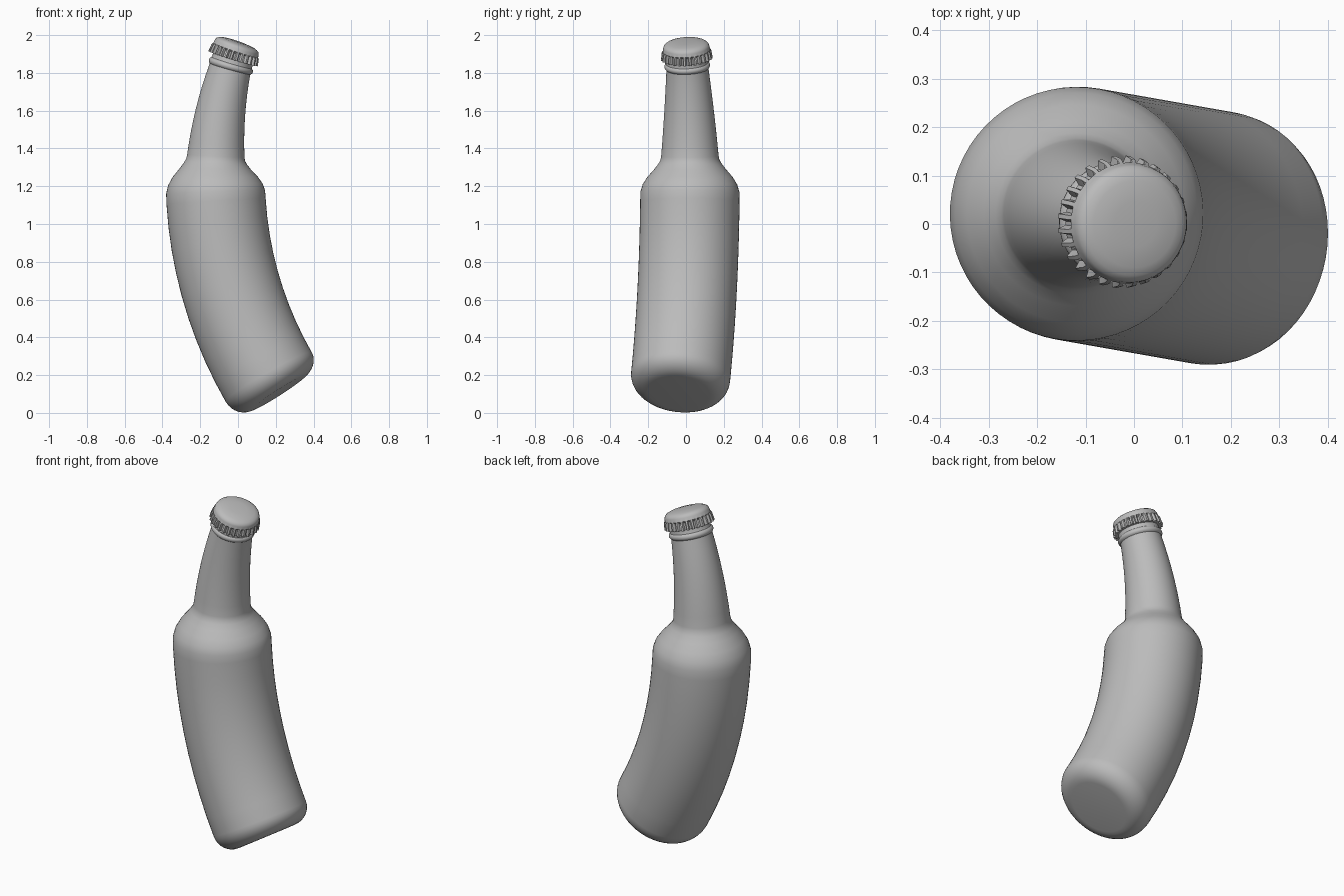
import bpy, bmesh, math

cube = bpy.data.objects.get("Cube")
if cube:
    bpy.data.objects.remove(cube, do_unlink=True)

BEND = 2.1                      # radius of the bent centre line
HEADING = math.radians(-10)     # direction the bottle bends towards
AXIS_X, AXIS_Z = -0.122, 1.25   # where the centre line is upright


def material(name, color):
    mat = bpy.data.materials.new(name)
    mat.use_nodes = True
    mat.diffuse_color = color
    mat.node_tree.nodes["Principled BSDF"].inputs["Base Color"].default_value = color
    return mat


def bent(along, radius, phi):
    """Place a point of the straight lathe onto the bent centre line."""
    theta = along / BEND
    u, v = radius * math.cos(phi), radius * math.sin(phi)
    s = AXIS_X + BEND - (BEND - u) * math.cos(theta)
    z = AXIS_Z + (BEND - u) * math.sin(theta)
    c, d = math.cos(HEADING), math.sin(HEADING)
    return (s * c - v * d, s * d + v * c, z)


def lathe(name, profile, angles, mat, flute=None):
    """Revolve (along, radius) points; flute(row, column) trims the radius."""
    bm = bmesh.new()
    rings = []
    for row, (along, radius) in enumerate(profile):
        rings.append([bm.verts.new(bent(along, radius - (flute(row, i) if flute else 0), phi))
                      for i, phi in enumerate(angles)])
    n = len(angles)
    for low, high in zip(rings, rings[1:]):
        for i in range(n):
            j = (i + 1) % n
            bm.faces.new((low[i], low[j], high[j], high[i]))
    bm.faces.new(rings[0][::-1])
    bm.faces.new(rings[-1])
    mesh = bpy.data.meshes.new(name)
    bm.to_mesh(mesh)
    bm.free()
    mesh.materials.append(mat)
    obj = bpy.data.objects.new(name, mesh)
    bpy.context.collection.objects.link(obj)
    bpy.ops.object.select_all(action="DESELECT")
    obj.select_set(True)
    bpy.context.view_layer.objects.active = obj
    bpy.ops.object.shade_smooth_by_angle(angle=math.radians(35))
    return obj


def arc(along, radius, size, start, end, steps):
    """Profile points on a rounded edge, angles in degrees."""
    turns = [math.radians(start + (end - start) * k / steps) for k in range(steps + 1)]
    return [(along + size * math.sin(t), radius + size * math.cos(t)) for t in turns]


grey = material("grey", (0.5, 0.5, 0.5, 1))

# Bottle: rounded base, body, shoulder, tapering neck and lip bead
base = arc(-1.11, 0.163, 0.1, -90, 0, 8)
body = [(-1.01 + 0.11 * k, 0.263) for k in range(9)]
shoulder = [(-0.08, 0.262), (-0.04, 0.25), (0, 0.225), (0.04, 0.19),
            (0.07, 0.167), (0.09, 0.156), (0.11, 0.152)]
neck = [(0.11 + 0.46 * k / 8, 0.152 - 0.04 * k / 8) for k in range(1, 9)]
bead = arc(0.595, 0.102, 0.019, -60, 60, 6)
lip = [(0.62, 0.11), (0.67, 0.11)]
round_angles = [math.tau * i / 64 for i in range(64)]
lathe("bottle", base + body + shoulder + neck + bead + lip, round_angles, grey)

# Crimped cap: flared fluted skirt under a shallow domed top
TEETH = 28
tooth_steps = (0, 0.2, 0.5, 0.7)
cap_angles = [math.tau * (t + step) / TEETH for t in range(TEETH) for step in tooth_steps]
skirt = [(0.635, 0.112), (0.635, 0.137), (0.672, 0.132), (0.682, 0.125)]
dome = [(0.7, 0.122), (0.71, 0.118), (0.718, 0.107), (0.724, 0.09), (0.729, 0.047)]


def crimp(row, column):
    return 0.016 if row in (1, 2) and column % 4 in (0, 3) else 0


lathe("cap", skirt + dome, cap_angles, grey, crimp)
